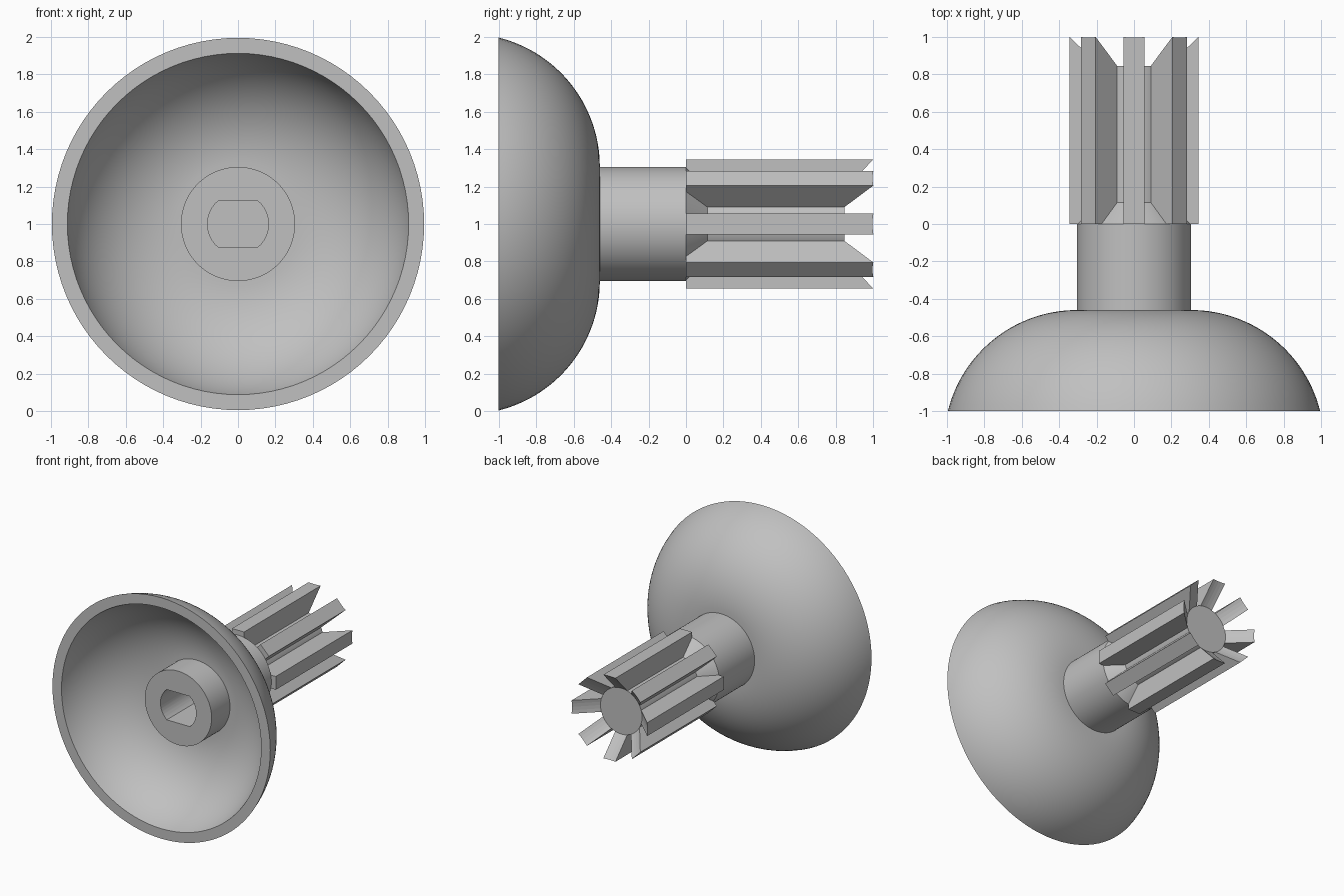
import bpy, bmesh, math
from mathutils import Matrix

if "Cube" in bpy.data.objects:
    bpy.data.objects.remove(bpy.data.objects["Cube"])

grey = bpy.data.materials.new("light_grey")
grey.use_nodes = True
colour = (0.53, 0.53, 0.53, 1)
grey.diffuse_color = colour
grey.node_tree.nodes["Principled BSDF"].inputs["Base Color"].default_value = colour

AXIS_Z = 1.0
NECK = 0.305          # hub and neck radius
CORE = 0.19           # pinion core radius
CORE_END = 0.845
TIP = 0.345           # vane tip radius
HALF = 0.055          # vane half thickness


def finish(name, bm):
    bmesh.ops.remove_doubles(bm, verts=bm.verts, dist=1e-5)
    bmesh.ops.recalc_face_normals(bm, faces=bm.faces)
    bmesh.ops.translate(bm, verts=bm.verts, vec=(0, 0, AXIS_Z))
    mesh = bpy.data.meshes.new(name)
    bm.to_mesh(mesh)
    bm.free()
    mesh.materials.append(grey)
    obj = bpy.data.objects.new(name, mesh)
    bpy.context.collection.objects.link(obj)
    return obj


def activate(obj):
    bpy.ops.object.select_all(action='DESELECT')
    obj.select_set(True)
    bpy.context.view_layer.objects.active = obj


def loft(bm, rings):
    """Skin matching closed rings and cap both ends."""
    rings = [[bm.verts.new(p) for p in ring] for ring in rings]
    n = len(rings[0])
    for a, b in zip(rings, rings[1:]):
        for i in range(n):
            j = (i + 1) % n
            bm.faces.new((a[i], a[j], b[j], b[i]))
    bm.faces.new(rings[0])
    bm.faces.new(rings[-1])


def dish_arc(radius, steps=28):
    """Bowl arc from the neck out to the rim plane at y = -1."""
    centre_y = -1.171
    end = math.acos((-1 - centre_y) / radius)
    return [(NECK + radius * math.sin(end * i / steps),
             centre_y + radius * math.cos(end * i / steps)) for i in range(steps + 1)]


# Dish, hub, neck and core turned from one profile of (radius, y)
profile = [(0, -0.78), (NECK, -0.78)]
profile += dish_arc(0.631)
profile += reversed(dish_arc(0.711))
profile += [(NECK, 0), (CORE, 0.115), (CORE, CORE_END), (0, CORE_END)]
bm = bmesh.new()
points = [bm.verts.new((r, y, 0)) for r, y in profile]
edges = [bm.edges.new(pair) for pair in zip(points, points[1:])]
bmesh.ops.spin(bm, geom=points + edges, cent=(0, 0, 0), axis=(0, 1, 0),
               angle=math.tau, steps=96, use_merge=True)
body = finish("dish_with_hub_and_core", bm)

# Socket with two flats, cut into the hub
outline = []
for start in (-1, 1):
    flat = math.asin(0.125 / 0.163)
    for i in range(13):
        a = flat * (i / 6 - 1) + (math.pi if start > 0 else 0)
        outline.append((0.163 * math.cos(a), 0.163 * math.sin(a)))
bm = bmesh.new()
loft(bm, [[(x, y, z) for x, z in outline] for y in (-0.9, -0.1)])
cutter = finish("socket_cutter", bm)
cutter.hide_render = True
cut = body.modifiers.new("socket", 'BOOLEAN')
cut.operation = 'DIFFERENCE'
cut.solver = 'EXACT'
cut.object = cutter
activate(body)
bpy.ops.object.modifier_apply(modifier=cut.name)
bpy.data.objects.remove(cutter)
activate(body)
bpy.ops.object.shade_smooth_by_angle(angle=math.radians(30))

# Eight vanes whose far ends follow a conical recess
corner = math.hypot(TIP, HALF)
bm = bmesh.new()
for k in range(8):
    turn = Matrix.Rotation(k * math.tau / 8, 4, 'Y')
    rings = []
    for t in (-HALF, -HALF / 2, 0, HALF / 2, HALF):
        reach = (math.hypot(TIP, t) - CORE) / (corner - CORE)
        end_y = CORE_END + (1 - CORE_END) * reach
        root = math.sqrt(CORE ** 2 - t ** 2)
        side = [(0.15, 0.01), (0.15, CORE_END - 0.01), (root, CORE_END),
                (TIP, end_y), (TIP, 0), (0.2, 0)]
        rings.append([turn @ Matrix.Translation((t, y, s)).to_translation()
                      for s, y in side])
    loft(bm, rings)
finish("pinion_vanes", bm)
